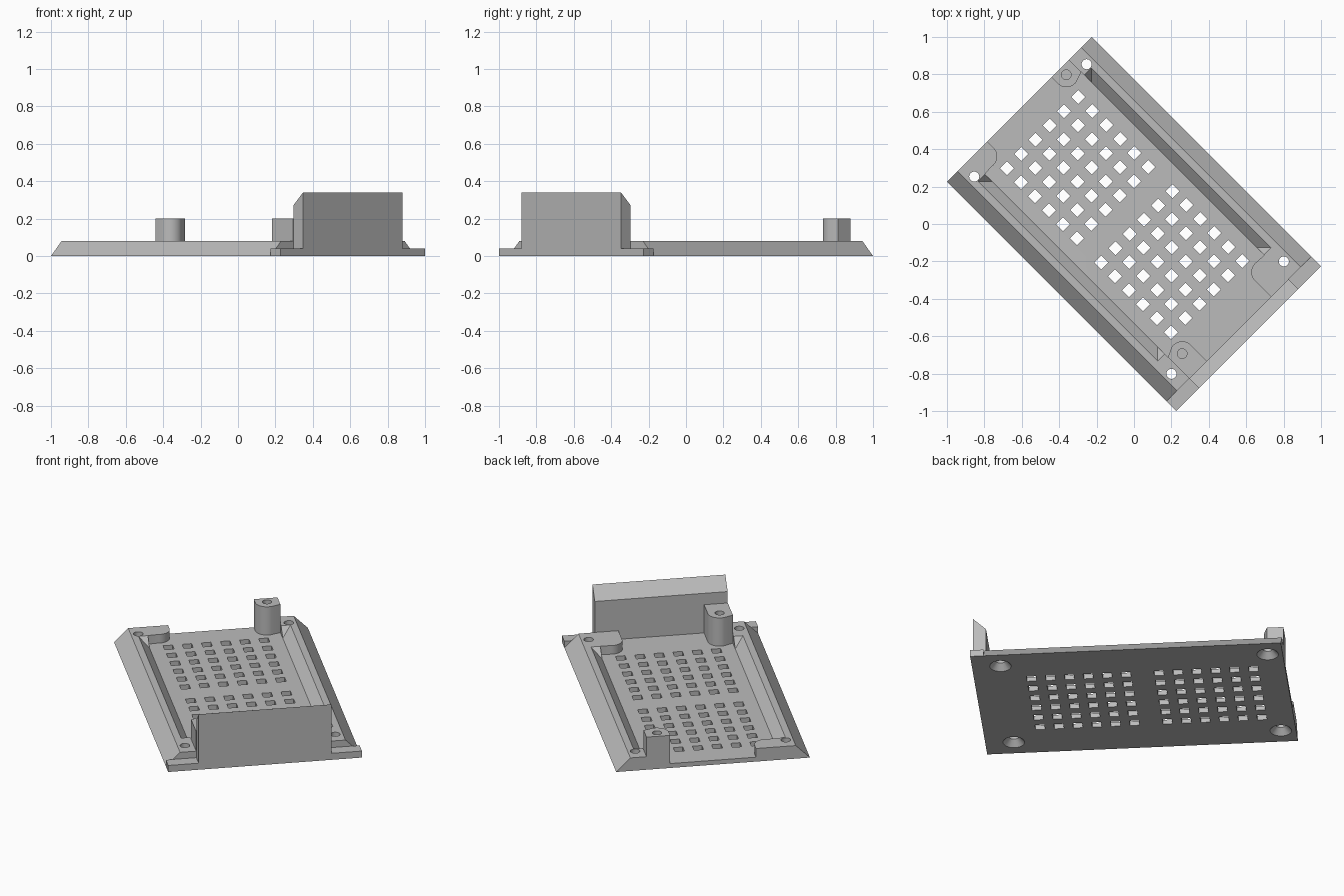
import bpy, bmesh, math
from mathutils import Matrix

if "Cube" in bpy.data.objects:
    bpy.data.objects.remove(bpy.data.objects["Cube"])

# Local frame: u = long axis, v = short axis; turned -45 degrees about z
TURN = Matrix.Rotation(-math.pi / 4, 4, 'Z')
grey = bpy.data.materials.new("grey_plastic")
grey.diffuse_color = (0.5, 0.5, 0.5, 1)
grey.use_nodes = True
grey.node_tree.nodes["Principled BSDF"].inputs["Base Color"].default_value = grey.diffuse_color

END, STEP, HALF = 0.867, 0.793, 0.547      # outer end, start of lip, half width
FLOOR, RIM, POCKET = 0.027, 0.08, 0.376    # floor and rim heights, pocket half width


def loft(bm, low, high, z0, z1):
    """Solid between two outlines with equal point counts."""
    a = [bm.verts.new((x, y, z0)) for x, y in low]
    b = [bm.verts.new((x, y, z1)) for x, y in high]
    n = len(a)
    bm.faces.new(a[::-1])
    bm.faces.new(b)
    for i in range(n):
        j = (i + 1) % n
        bm.faces.new((a[i], a[j], b[j], b[i]))


def rect(u0, u1, v0, v1):
    return [(u0, v0), (u1, v0), (u1, v1), (u0, v1)]


def circle(u, v, r, n=24):
    return [(u + r * math.cos(2 * math.pi * i / n), v + r * math.sin(2 * math.pi * i / n))
            for i in range(n)]


def part(name, solids):
    bm = bmesh.new()
    for s in solids:
        loft(bm, *s)
    bmesh.ops.recalc_face_normals(bm, faces=bm.faces)
    bm.transform(TURN)
    me = bpy.data.meshes.new(name)
    bm.to_mesh(me)
    bm.free()
    me.materials.append(grey)
    ob = bpy.data.objects.new(name, me)
    bpy.context.collection.objects.link(ob)
    return ob


def cut(ob, solids):
    tool = part("cutter", solids)
    m = ob.modifiers.new("cut", 'BOOLEAN')
    m.operation, m.solver, m.object = 'DIFFERENCE', 'EXACT', tool
    bpy.context.view_layer.objects.active = ob
    bpy.ops.object.modifier_apply(modifier=m.name)
    bpy.data.objects.remove(tool)


def smooth(ob):
    bpy.ops.object.select_all(action='DESELECT')
    ob.select_set(True)
    bpy.context.view_layer.objects.active = ob
    bpy.ops.object.shade_smooth_by_angle(angle=math.radians(30))


# Base plate with sloping long sides
top = HALF - RIM
base = part("base_plate", [(rect(-END, STEP, -HALF, HALF), rect(-END, STEP, -top, top), 0, RIM)])

# Pocket with sloping rails, then the straight middle that runs out of the back
d = 0.06
cut(base, [(rect(-0.698, 0.555, -POCKET, POCKET),
            rect(-0.698 - d, 0.555 + d, -POCKET - d, POCKET + d), FLOOR, FLOOR + d)])
cut(base, [(rect(-1, 1, -POCKET, POCKET), rect(-1, 1, -POCKET, POCKET), FLOOR, 0.2)])

# Two 6 x 6 fields of square vents
vents = []
for start in (-0.69, 0.021):
    for i in range(6):
        for j in range(6):
            u, v, h = start + i * 0.1055, -0.27 + j * 0.108, 0.0265
            r = rect(u - h, u + h, v - h, v + h)
            vents.append((r, r, -0.05, 0.05))
cut(base, vents)

# Countersunk screw holes in the corners
spots = [(u, s * 0.425) for u in (-0.783, 0.708) for s in (-1, 1)]
cut(base, [(circle(u, v, 0.027), circle(u, v, 0.027), -0.1, 0.2) for u, v in spots])
cut(base, [(circle(u, v, 0.068), circle(u, v, 0.026), -0.008, 0.036) for u, v in spots])
smooth(base)

# Low lip across the front end
lip = rect(STEP, END, -HALF, HALF)
part("front_lip", [(lip, lip, 0, 0.04)])

# Tall end wall, its top sloping down to the inside
wall = part("end_wall", [(rect(STEP, END, -0.375, 0.375),) * 2 + (0.04, 0.34)])
for vert in wall.data.vertices:
    local = TURN.inverted() @ vert.co
    if local.x < 0.83 and local.z > 0.2:
        vert.co.z = 0.27


# Rounded corner posts: tall ones carry a blind screw hole
def post(name, end, uc, side, height, foot):
    r, vc = 0.066, 0.308
    way = 1 if uc > end else -1
    pts = [(end, POCKET), (end, vc - r)]
    for i in range(13):
        a = math.radians(i * 8.5)
        pts.append((uc + way * r * math.sin(a), vc - r * math.cos(a)))
    pts.append((uc + way * foot, POCKET))
    pts = [(u, side * v) for u, v in pts]
    ob = part(name, [(pts, pts, FLOOR, height)])
    if height > RIM:
        hole = circle(uc, side * vc, 0.026)
        cut(ob, [(hole, hole, 0.09, 0.3)])
    smooth(ob)


post("back_tall_post", -END, -0.82, 1, 0.2, 0.045)
post("back_low_post", -END, -0.82, -1, RIM, 0.068)
post("front_tall_post", STEP, 0.672, -1, 0.2, 0.04)
post("front_low_post", STEP, 0.672, 1, RIM, 0.062)
